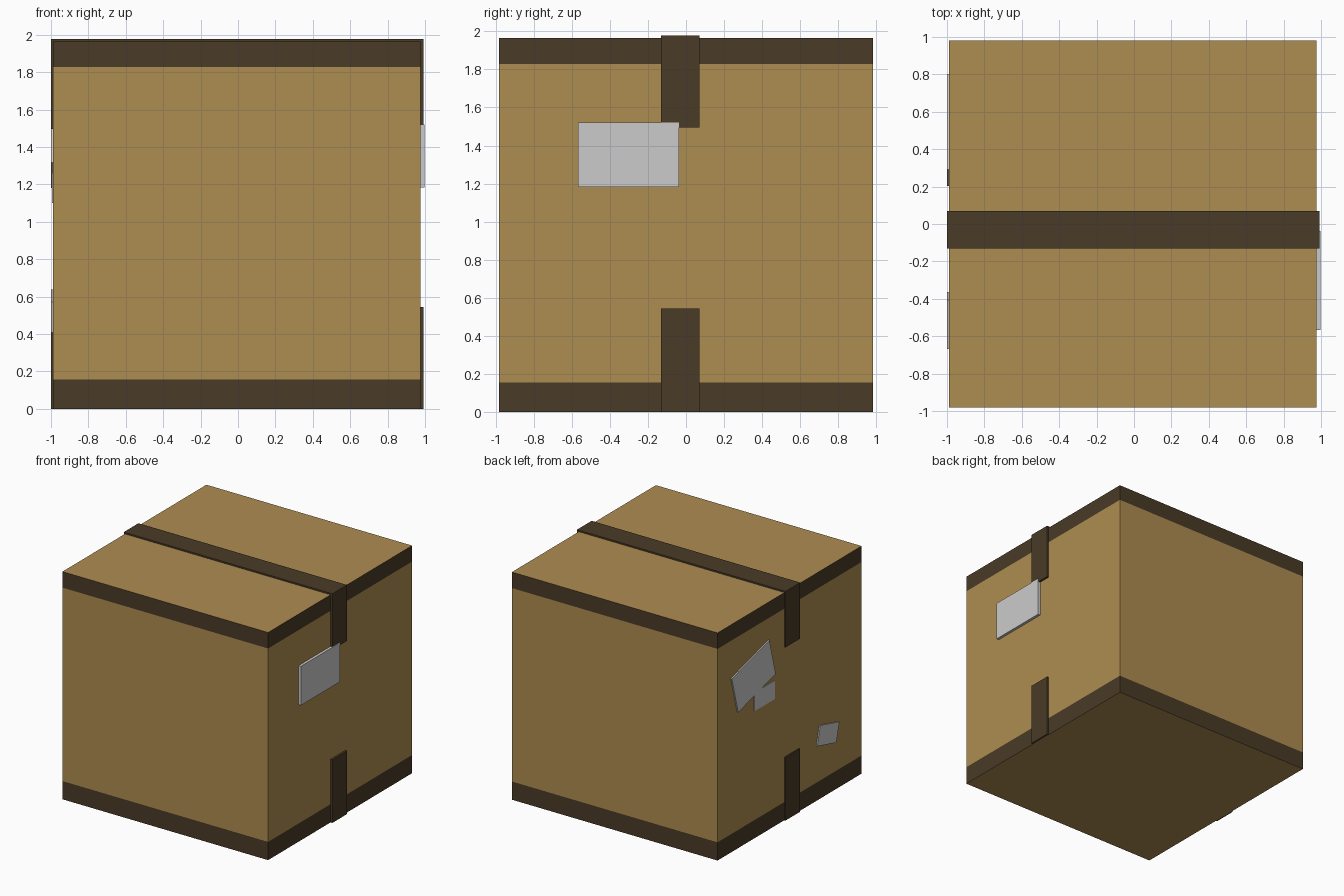
import bpy, bmesh
from math import radians, cos, sin

if "Cube" in bpy.data.objects:
    bpy.data.objects.remove(bpy.data.objects["Cube"])

X0, X1, Y, TOP = -0.989, 0.975, 0.982, 1.965   # carton walls
T0, T1 = -0.13, 0.07                           # tape edges in y


def material(name, rgb):
    m = bpy.data.materials.new(name)
    m.diffuse_color = (*rgb, 1)
    m.use_nodes = True
    m.node_tree.nodes["Principled BSDF"].inputs["Base Color"].default_value = m.diffuse_color
    return m


CARD = material("cardboard", (0.42, 0.263, 0.082))
DARK = material("dark_brown", (0.068, 0.043, 0.020))
PAPER = material("paper", (0.8, 0.8, 0.8))


def finish(name, bm, mats):
    bmesh.ops.recalc_face_normals(bm, faces=bm.faces)
    me = bpy.data.meshes.new(name)
    bm.to_mesh(me)
    bm.free()
    for m in mats:
        me.materials.append(m)
    ob = bpy.data.objects.new(name, me)
    bpy.context.collection.objects.link(ob)
    return ob


def prism(name, outline, offset, mat):
    """Extrude a flat 3D outline by an offset vector."""
    bm = bmesh.new()
    face = bm.faces.new([bm.verts.new(p) for p in outline])
    ext = bmesh.ops.extrude_face_region(bm, geom=[face], use_keep_orig=True)
    verts = [g for g in ext["geom"] if isinstance(g, bmesh.types.BMVert)]
    bmesh.ops.translate(bm, verts=verts, vec=offset)
    return finish(name, bm, [mat])


def label(name, x, thick, y, z, w, h, tilt=0):
    """Paper rectangle on a side wall, turned about x by tilt degrees."""
    c, s = cos(radians(tilt)), sin(radians(tilt))
    corners = [(-w/2, -h/2), (w/2, -h/2), (w/2, h/2), (-w/2, h/2)]
    outline = [(x, y + a*c - b*s, z + a*s + b*c) for a, b in corners]
    return prism(name, outline, (thick, 0, 0), PAPER)


# carton: stacked rings, dark bands at the base and the rim
bm = bmesh.new()
rings = [[bm.verts.new((x, y, z)) for x, y in
          ((X0, -Y), (X1, -Y), (X1, Y), (X0, Y))]
         for z in (0, 0.157, 1.827, TOP)]
for level, (lo, hi) in enumerate(zip(rings, rings[1:])):
    for i in range(4):
        j = (i + 1) % 4
        bm.faces.new((lo[i], lo[j], hi[j], hi[i])).material_index = int(level != 1)
bm.faces.new(rings[0][::-1])
bm.faces.new(rings[-1])
finish("carton", bm, [CARD, DARK])

# tape over the top, folded down both sides
a, b, top, end = -1.0, 0.992, 1.978, 1.495
path = [(a, end), (a, top), (b, top), (b, end),
        (X1, end), (X1, TOP), (X0, TOP), (X0, end)]
prism("top_tape", [(x, T0, z) for x, z in path], (0, T1 - T0, 0), DARK)

# ends of the bottom tape
for name, x, out in (("right_bottom_tape", X1, b - X1), ("left_bottom_tape", X0, a - X0)):
    prism(name, [(x, T0, 0), (x, T1, 0), (x, T1, 0.545), (x, T0, 0.545)],
          (out, 0, 0), DARK)

# paper labels
label("right_label", X1, 0.023, -0.302, 1.352, 0.53, 0.337)
label("left_large_label", X0, -0.011, 0.503, 1.41, 0.53, 0.335, -15)
label("left_square_label", X0, -0.006, 0.345, 1.18, 0.28, 0.16)
label("left_small_label", X0, -0.010, -0.515, 0.523, 0.27, 0.17, 14.5)
